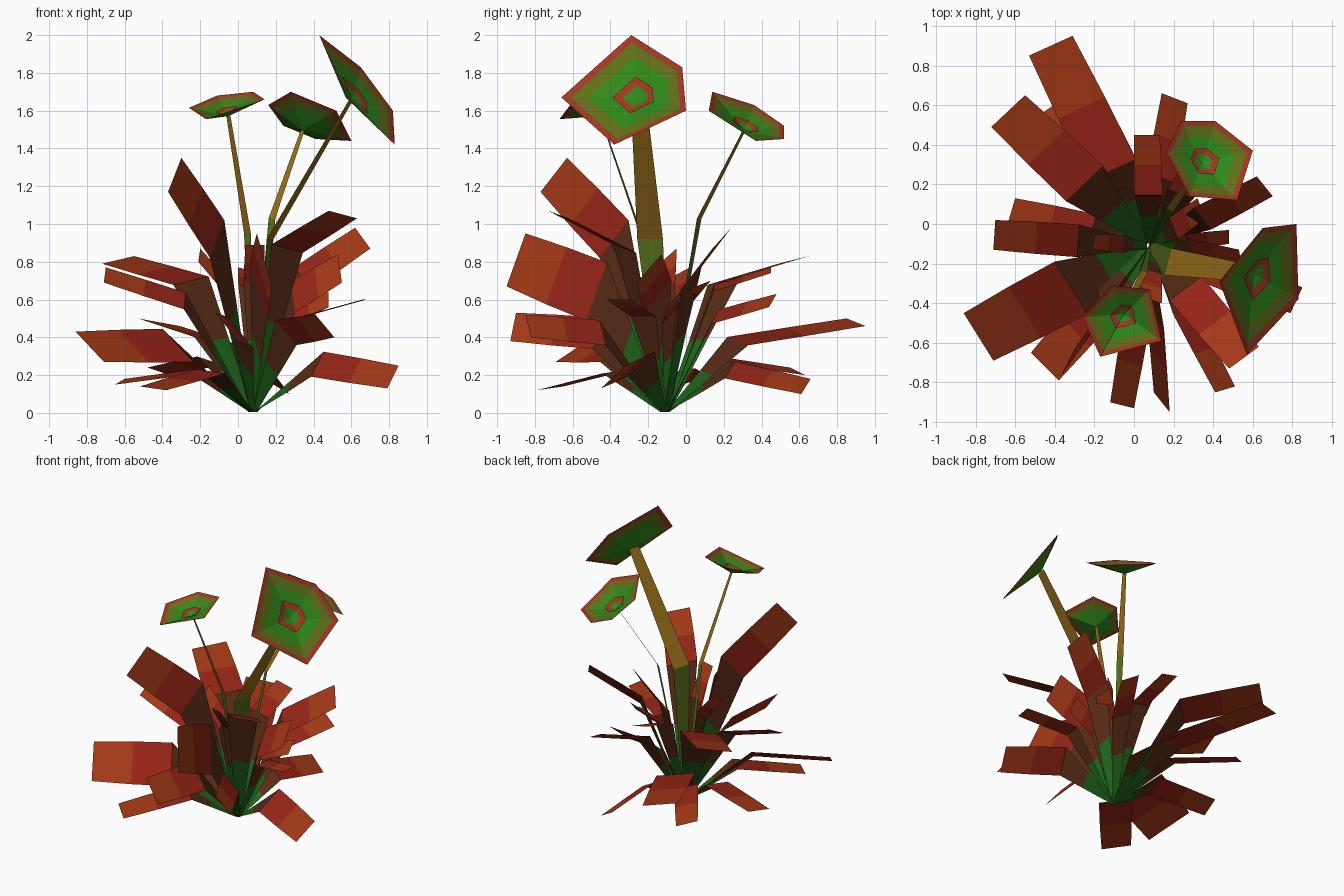
import bpy, bmesh
from mathutils import Vector as V

if "Cube" in bpy.data.objects:
    bpy.data.objects.remove(bpy.data.objects["Cube"])

def mat(name, r, g, b):
    m = bpy.data.materials.new(name)
    m.diffuse_color = (r, g, b, 1)
    m.use_nodes = True
    m.node_tree.nodes["Principled BSDF"].inputs["Base Color"].default_value = m.diffuse_color
    return m

GREEN = mat("leaf_green", 0.015, 0.13, 0.01)
DARK = mat("leaf_dark_red", 0.10, 0.025, 0.008)
RED = mat("leaf_red", 0.30, 0.018, 0.008)
ORANGE = mat("leaf_orange", 0.36, 0.04, 0.008)
STEM_LOW = mat("stem_green", 0.09, 0.15, 0.01)
STEM = mat("stem_olive", 0.30, 0.15, 0.01)
PETAL = mat("petal_green", 0.03, 0.25, 0.01)
OLIVE = mat("petal_olive", 0.12, 0.16, 0.01)
RIM = mat("petal_rim", 0.36, 0.04, 0.015)

ROOT = V((0.08, -0.11, 0.005))

def build(name, verts, faces, mats, slots):
    me = bpy.data.meshes.new(name)
    me.from_pydata(verts, [], faces)
    for m in mats:
        me.materials.append(m)
    for p, s in zip(me.polygons, slots):
        p.material_index = s
    bm = bmesh.new()
    bm.from_mesh(me)
    if sum(f.normal.z for f in bm.faces) < 0:      # top side up
        bmesh.ops.reverse_faces(bm, faces=bm.faces[:])
    for v in bm.verts:
        v.co.z = max(0, v.co.z)
    bm.to_mesh(me)
    bm.free()
    bpy.context.collection.objects.link(bpy.data.objects.new(name, me))

def ribbon(name, sections, mats):
    """Flat strip through (centre, half width) sections, one material per segment."""
    verts = [p for c, h in sections for p in (c + h, c - h)]
    n = len(sections) - 1
    faces = [(2*i, 2*i+1, 2*i+3, 2*i+2) for i in range(n)]
    build(name, verts, faces, mats, range(n))

def leaf(i, a, b, bend=None):
    """Leaf rising from the root, bending at (fraction, height) to a blunt tip a-b."""
    a, b = V(a), V(b)
    tip, half = (a + b) / 2, (a - b) / 2
    frac, height = bend or (0.46, 0.62 * tip.z + 0.14)
    out = V((tip.x - ROOT.x, tip.y - ROOT.y, 0))
    base = ROOT + out.normalized() * 0.015
    mid = ROOT + out * frac
    mid.z = height
    flat = half.normalized() * 0.02
    flat.z = 0
    ribbon(f"leaf_{i}", [(base, flat),
                         (base.lerp(mid, 0.55), half*0.65),
                         (mid, half*1.1),
                         (mid.lerp(tip, 0.5), half*1.08),
                         (tip, half)], [GREEN, DARK, RED, ORANGE])

# leaves: two tip corners each, and the bend where it stands out
TIPS = [
    ((-.53, .85, .50), (-.31, .95, .46), (.38, .38)),
    ((-.72, .49, .79), (-.55, .65, .83), (.46, .70)),
    ((-.48, .55, .24), (-.36, .63, .20)),
    ((-.60, .13, .18), (-.65, -.04, .15), (.42, .22)),
    ((-.70, .02, .77), (-.71, -.13, .69)),
    ((-.86, -.45, .43), (-.71, -.69, .27)),
    ((-.52, -.65, .14), (-.38, -.79, .12), (.42, .22)),
    ((-.30, -.63, 1.35), (-.37, -.77, 1.17)),
    ((-.12, -.90, .53), (.0, -.93, .38)),
    ((.10, -.85, .95), (.18, -.95, .67)),
    ((.41, -.85, .52), (.51, -.82, .40)),
    ((.48, -.73, 1.07), (.63, -.62, 1.03), (.38, .87)),
    ((.79, -.45, .13), (.85, -.32, .25)),
    ((.66, -.42, .60), (.68, -.30, .60)),
    ((.55, -.26, .69), (.53, -.13, .84)),
    ((.48, -.10, .56), (.48, -.03, .64)),
    ((.70, .14, .87), (.62, .24, .98)),
    ((.48, .44, .56), (.36, .48, .63)),
    ((.27, .61, .10), (.14, .66, .18)),
    ((.13, .45, .74), (.00, .45, .77), (.46, .66)),
    ((-.20, -.05, .87), (-.21, -.13, .80)),
    ((.04, -.37, .89), (.14, -.40, .89)),
    ((.36, .03, .66), (.32, .13, .70)),
]
for i, t in enumerate(TIPS):
    leaf(i + 1, *t)

def stem(name, knee, top, w):
    """Flat tapering stalk; w is the half width vector at the knee."""
    k, t, w = V(knee), V(top), V(w)
    ribbon(name, [(ROOT, w*0.35), (k, w), (t, w*0.6)], [STEM_LOW, STEM])

def flower(name, rim):
    """Shallow dish with a smaller dish set inside it; returns its heart."""
    rim = [V(p) for p in rim]
    n = len(rim)
    c = sum(rim, V()) / n
    nrm = sum(((rim[i] - c).cross(rim[(i+1) % n] - c) for i in range(n)), V()).normalized()
    if nrm.z < 0:
        nrm = -nrm

    def dish(part, ring, centre, scales, mats):
        verts = [centre.lerp(p, s) for s in scales for p in ring] + [centre]
        k = len(scales) - 1
        faces = [(r*n + i, r*n + (i+1) % n, (r+1)*n + (i+1) % n, (r+1)*n + i)
                 for r in range(k) for i in range(n)]
        faces += [(k*n + i, k*n + (i+1) % n, len(verts) - 1) for i in range(n)]
        build(part, verts, faces, mats, [j // n for j in range(len(faces))])

    heart = c - nrm * 0.075
    dish(name + "_petals", rim, heart, (1, 0.88, 0.65), (RIM, OLIVE, PETAL))
    dish(name + "_centre", [heart + (p - c)*0.33 + nrm*0.035 for p in rim],
         heart + nrm*0.005, (1, 0.6), (RIM, PETAL))
    return heart

# three flowers on stalks
h = flower("flower_front", [(-.26, -.47, 1.615), (-.11, -.31, 1.68), (.08, -.33, 1.70),
                            (.14, -.59, 1.66), (-.17, -.67, 1.555)])
stem("stem_front", (.05, -.24, .95), h, (.018, -.006, 0))
h = flower("flower_back", [(.28, .14, 1.70), (.52, .12, 1.60), (.60, .37, 1.44),
                           (.41, .52, 1.45), (.24, .52, 1.52), (.16, .36, 1.63)])
stem("stem_back", (.18, .07, 1.03), h, (.018, -.012, 0))
h = flower("flower_right", [(.43, -.29, 2.0), (.65, -.02, 1.83), (.82, 0, 1.60),
                            (.83, -.38, 1.42), (.57, -.66, 1.67)])
stem("stem_right", (.17, -.19, .92), h, (.018, .068, 0))
